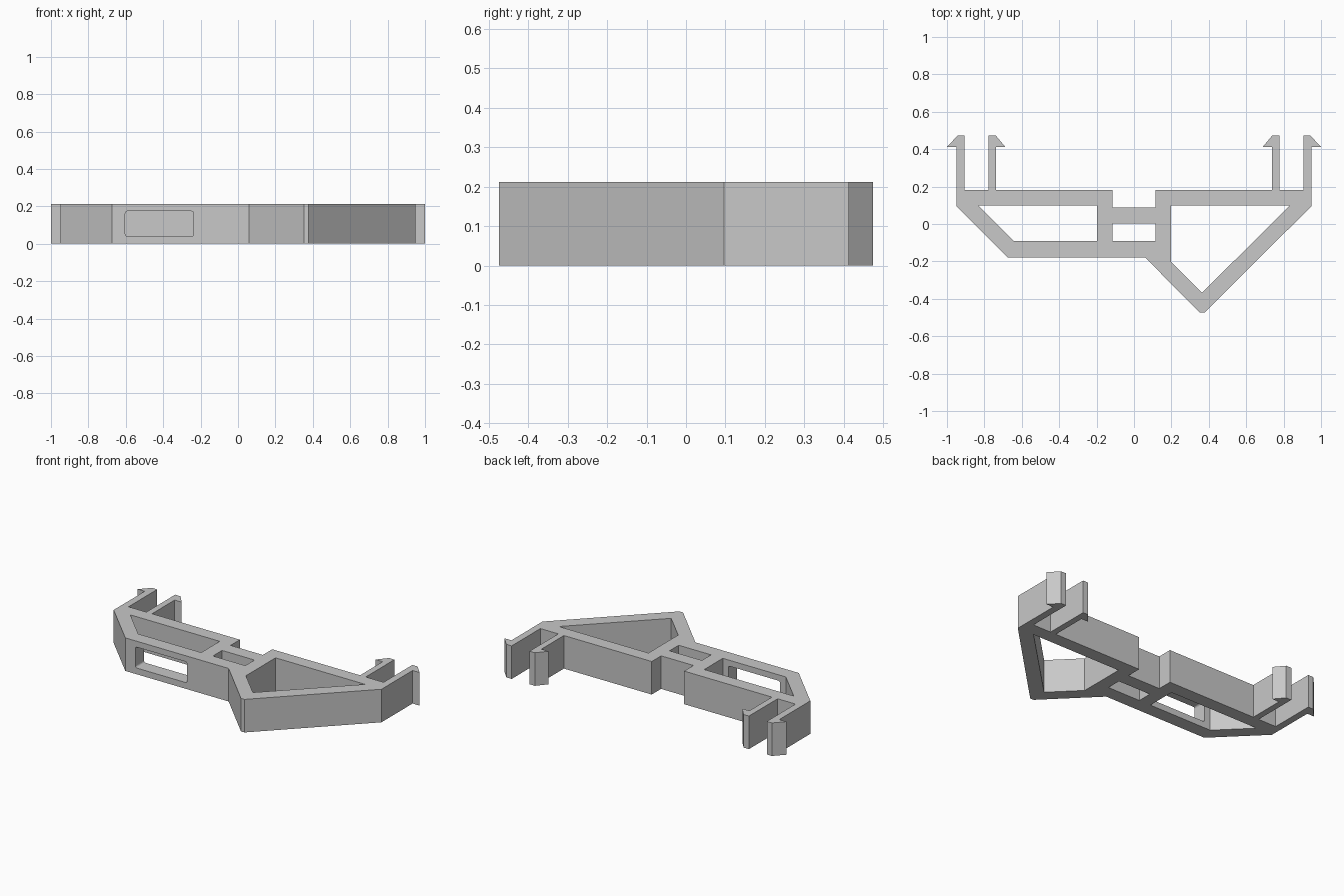
import bpy
import bmesh
from math import sin, cos, pi
from mathutils import Matrix, Vector

HEIGHT = 0.212

cube = bpy.data.objects.get("Cube")
if cube:
    bpy.data.objects.remove(cube, do_unlink=True)

# Single grey plastic
grey = bpy.data.materials.new("grey plastic")
grey.use_nodes = True
colour = (0.58, 0.58, 0.58, 1)
grey.diffuse_color = colour
grey.node_tree.nodes["Principled BSDF"].inputs["Base Color"].default_value = colour


def prism(name, loops, depth):
    """Extrude closed outlines upwards; inner loops become holes."""
    bm = bmesh.new()
    edges = []
    for loop in loops:
        verts = [bm.verts.new((x, y, 0)) for x, y in loop]
        edges += [bm.edges.new((a, b)) for a, b in zip(verts, verts[1:] + verts[:1])]
    bmesh.ops.triangle_fill(bm, use_beauty=True, edges=edges, normal=(0, 0, 1))
    result = bmesh.ops.extrude_face_region(bm, geom=bm.faces[:])
    top = [g for g in result["geom"] if isinstance(g, bmesh.types.BMVert)]
    bmesh.ops.translate(bm, verts=top, vec=Vector((0, 0, depth)))
    bmesh.ops.recalc_face_normals(bm, faces=bm.faces[:])
    mesh = bpy.data.meshes.new(name)
    bm.to_mesh(mesh)
    bm.free()
    mesh.materials.append(grey)
    obj = bpy.data.objects.new(name, mesh)
    bpy.context.collection.objects.link(obj)
    return obj


def mirrored(points):
    return [(-x, y) for x, y in reversed(points)]


# Pair of barbed clips with the gap between them
clips = [(0.95, 0.097), (0.95, 0.412), (1.0, 0.412), (0.942, 0.474),
         (0.905, 0.474), (0.905, 0.183), (0.778, 0.183), (0.778, 0.474),
         (0.74, 0.474), (0.688, 0.412), (0.738, 0.412), (0.738, 0.183)]

# Notch in the back rail and the asymmetric front edge
notch = [(0.115, 0.183), (0.115, 0.088), (-0.115, 0.088), (-0.115, 0.183)]
front_edge = [(-0.675, -0.178), (0.058, -0.178), (0.353, -0.474), (0.378, -0.474)]
outline = clips + notch + mirrored(clips) + front_edge

# Openings through the frame
left_bay = [(0.198, 0.098), (0.833, 0.098), (0.363, -0.368), (0.198, -0.203)]
right_bay = [(-0.833, 0.098), (-0.198, 0.098), (-0.198, -0.09), (-0.645, -0.09)]
centre_bay = [(-0.115, 0.003), (0.115, 0.003), (0.115, -0.09), (-0.115, -0.09)]
frame = prism("clip_frame", [outline, left_bay, right_bay, centre_bay], HEIGHT)

# Rounded window cut through the front wall
half_x, half_z, radius = 0.183, 0.067, 0.012
window = []
for i, (sx, sz) in enumerate([(1, 1), (-1, 1), (-1, -1), (1, -1)]):
    for step in range(5):
        a = (i + step / 4) * pi / 2
        window.append((sx * (half_x - radius) + radius * cos(a),
                       sz * (half_z - radius) + radius * sin(a)))
cutter = prism("window_cutter", [window], 0.2)
cutter.data.transform(Matrix.Translation((-0.42, -0.04, 0.107)) @ Matrix.Rotation(pi / 2, 4, "X"))
cutter.hide_render = True

cut = frame.modifiers.new("window", "BOOLEAN")
cut.operation = "DIFFERENCE"
cut.solver = "EXACT"
cut.object = cutter
bpy.context.view_layer.objects.active = frame
bpy.ops.object.modifier_apply(modifier=cut.name)
bpy.data.objects.remove(cutter, do_unlink=True)
